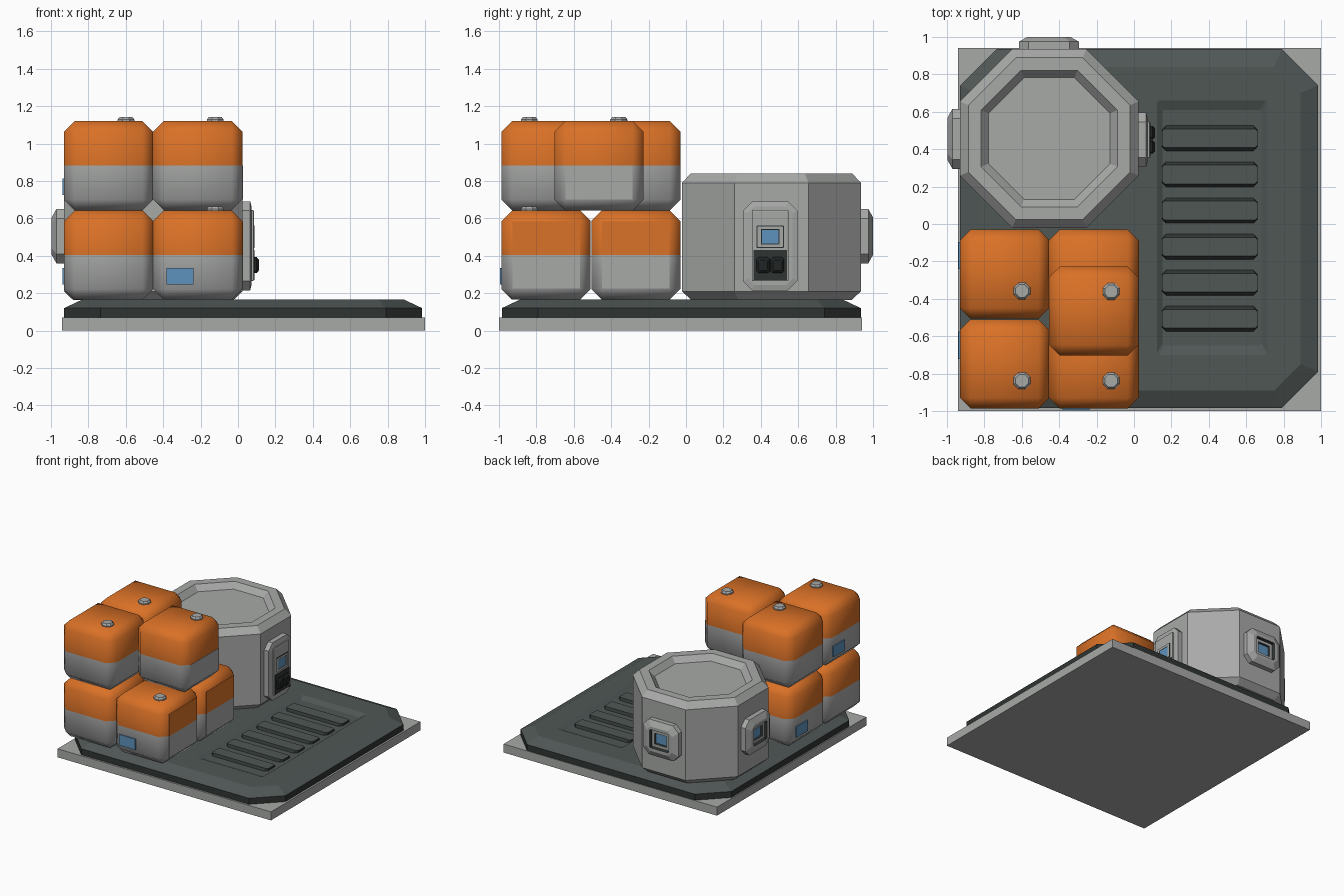
import bpy, bmesh
from mathutils import Vector, Matrix

cube = bpy.data.objects.get("Cube")
if cube:
    bpy.data.objects.remove(cube, do_unlink=True)


def material(name, rgb):
    m = bpy.data.materials.new(name)
    m.use_nodes = True
    m.diffuse_color = (*rgb, 1)
    m.node_tree.nodes["Principled BSDF"].inputs["Base Color"].default_value = (*rgb, 1)
    return m


GREY = material("light_grey", (0.39, 0.40, 0.39))
ORANGE = material("orange", (0.70, 0.165, 0.02))
SLATE = material("slate", (0.078, 0.095, 0.091))
DARK = material("dark_slate", (0.028, 0.035, 0.033))
BLACK = material("near_black", (0.015, 0.018, 0.018))
BLUE = material("blue", (0.11, 0.29, 0.51))

X, Y, Z = Vector((1, 0, 0)), Vector((0, 1, 0)), Vector((0, 0, 1))


def finish(name, bm, mats):
    mesh = bpy.data.meshes.new(name)
    bmesh.ops.recalc_face_normals(bm, faces=bm.faces)
    bm.to_mesh(mesh)
    bm.free()
    for m in mats:
        mesh.materials.append(m)
    ob = bpy.data.objects.new(name, mesh)
    bpy.context.collection.objects.link(ob)
    return ob


def ring(half_w, half_h, cut, depth, cx=0, cy=0):
    """Rectangle with cut corners."""
    pts = []
    for sx, sy in ((1, 1), (-1, 1), (-1, -1), (1, -1)):
        a = (sx * half_w, sy * (half_h - cut))
        b = (sx * (half_w - cut), sy * half_h)
        pair = (a, b) if sx * sy > 0 else (b, a)
        pts += pair if cut else pair[:1]
    return [Vector((x + cx, y + cy, depth)) for x, y in pts]


def loft(name, origin, sections, mats, normal=Z):
    """Stack cut-corner rings along normal; one material per band, then the cap."""
    up = Y if normal == Z else Z
    frame = Matrix((up.cross(normal), up, normal)).transposed()
    used = list(dict.fromkeys(mats))
    bm = bmesh.new()
    rings = [[bm.verts.new(frame @ p + Vector(origin)) for p in ring(*s)] for s in sections]
    bm.faces.new(rings[0][::-1]).material_index = 0
    for low, high, mat in zip(rings, rings[1:], mats):
        for i in range(len(low)):
            j = (i + 1) % len(low)
            bm.faces.new((low[i], low[j], high[j], high[i])).material_index = used.index(mat)
    bm.faces.new(rings[-1]).material_index = used.index(mats[-1])
    return finish(name, bm, used)


def box(name, origin, half_w, half_h, depth, mat, normal=Z):
    return loft(name, origin, [(half_w, half_h, 0, 0), (half_w, half_h, 0, depth)], [mat] * 2, normal)


# Ground plate and sloped platform with a shallow vent recess
box("base_plate", (0.03, -0.03, 0), 0.97, 0.97, 0.07, GREY)
loft("platform", (0.0275, -0.025, 0.07),
     [(0.9575, 0.96, 0.195, 0), (0.9575, 0.96, 0.195, 0.05), (0.862, 0.865, 0.14, 0.095),
      (0.295, 0.68, 0.01, 0.095, 0.39, 0.005), (0.265, 0.63, 0.01, 0.075, 0.39, 0.005)],
     [DARK, SLATE, SLATE, SLATE, SLATE])

# Vent slats
for i in range(6):
    loft(f"vent_slat_{i + 1}", (0.405, 0.458 - i * 0.193, 0.14),
         [(0.255, 0.073, 0.025, 0), (0.255, 0.05, 0.012, 0.022)], [DARK, SLATE])

# Octagonal tank with a dished lid
OCT = 0.586
tank = [(a, a, a * OCT, z) for a, z in
        ((0.43, 0.165), (0.478, 0.21), (0.478, 0.79), (0.432, 0.84),
         (0.365, 0.84), (0.325, 0.795))]
loft("tank", (-0.453, 0.457, 0), tank, [GREY] * 6)

# Window hatches on the outer sides of the tank
for name, pos, normal in (("right_hatch", (-0.931, 0.455, 0.505), -X),
                          ("back_hatch", (-0.455, 0.935, 0.505), Y)):
    loft(name, pos,
         [(0.16, 0.145, 0.05, 0), (0.16, 0.145, 0.05, 0.04), (0.115, 0.1, 0.035, 0.065),
          (0.085, 0.075, 0.006, 0.065), (0.078, 0.068, 0.006, 0.045),
          (0.055, 0.045, 0.004, 0.045), (0.05, 0.04, 0.004, 0.032)],
         [GREY, GREY, GREY, DARK, GREY, DARK, BLUE], normal)

# Door: frame, raised panel, window and dark control bay
DOOR_Y = 0.45
loft("door_frame", (0.02, DOOR_Y, 0.453),
     [(0.145, 0.238, 0.05, 0), (0.145, 0.238, 0.05, 0.045), (0.12, 0.21, 0.035, 0.052)],
     [GREY] * 3, X)
loft("door_panel", (0.07, DOOR_Y, 0.455),
     [(0.098, 0.19, 0.003, 0), (0.098, 0.19, 0.003, 0.012), (0.09, 0.182, 0.003, 0.015)],
     [GREY] * 3, X)
loft("door_window", (0.085, DOOR_Y, 0.502),
     [(0.073, 0.06, 0.003, 0), (0.073, 0.06, 0.003, 0.003), (0.068, 0.055, 0.003, 0.004),
      (0.05, 0.042, 0.003, 0.004), (0.045, 0.037, 0.003, 0.001)],
     [DARK, DARK, GREY, DARK, BLUE], X)
box("control_bay", (0.085, DOOR_Y, 0.35), 0.09, 0.08, 0.003, DARK, X)
for side in (-1, 1):
    loft(f"control_pad_{'a' if side < 0 else 'b'}", (0.086, DOOR_Y + side * 0.038, 0.35),
         [(0.036, 0.043, 0.01, 0), (0.036, 0.043, 0.01, 0.014), (0.024, 0.028, 0.008, 0.026)],
         [BLACK] * 3, X)

# Soft-edged two-colour crates
SIZE = 0.477


def crate(name, x, y, z):
    bm = bmesh.new()
    bmesh.ops.create_cube(bm, size=SIZE, matrix=Matrix.Translation((x, y, z)))
    bmesh.ops.bevel(bm, geom=bm.edges[:], offset=0.057, segments=1, affect='EDGES')
    bmesh.ops.bisect_plane(bm, geom=bm.verts[:] + bm.edges[:] + bm.faces[:],
                           plane_co=(x, y, z), plane_no=Z)
    for f in bm.faces:
        f.smooth = True
        f.material_index = int(f.calc_center_median().z > z)
    return finish(name, bm, [GREY, ORANGE])


def cap(name, x, y, z):
    loft(name, (x, y, z), [(r, r, r * OCT, h) for r, h in ((0.045, 0), (0.045, 0.008), (0.034, 0.022))],
         [GREY] * 3)


LOW, HIGH = 0.404, 0.882
RIGHT, LEFT, FRONT, BACK = -0.692, -0.215, -0.748, -0.268
half = SIZE / 2

crates = [("lower_front_right", RIGHT, FRONT, LOW, None),
          ("lower_back_right", RIGHT, BACK, LOW, None),
          ("lower_front_left", LEFT, FRONT, LOW, -0.09),
          ("lower_back_left", LEFT, BACK, LOW, None),
          ("upper_front_right", RIGHT, FRONT, HIGH, -0.09),
          ("upper_back_right", RIGHT, BACK, HIGH, -0.09),
          ("upper_left", LEFT, -0.465, HIGH, 0.105)]
for name, x, y, z, cap_y in crates:
    crate(f"{name}_crate", x, y, z)
    if cap_y:
        cap(f"{name}_cap", x + 0.093, y + cap_y, z + half)

# Flat side panels on the exposed crates
for name, x, y, z, cap_y in crates:
    if x == LEFT:
        box(f"{name}_panel_grey", (x + half - 0.002, y, z - 0.09), 0.18, 0.09, 0.004, GREY, X)
        if z == LOW:
            box(f"{name}_panel_orange", (x + half - 0.002, y, z + 0.09), 0.18, 0.09, 0.004, ORANGE, X)

# Blue labels
box("front_label", (LEFT - 0.095, FRONT - half, 0.29), 0.073, 0.044, 0.009, BLUE, -Y)
box("lower_side_label", (RIGHT - half, BACK + 0.1, 0.29), 0.073, 0.044, 0.009, BLUE, -X)
box("upper_side_label", (RIGHT - half, FRONT + 0.1, 0.768), 0.073, 0.044, 0.009, BLUE, -X)
